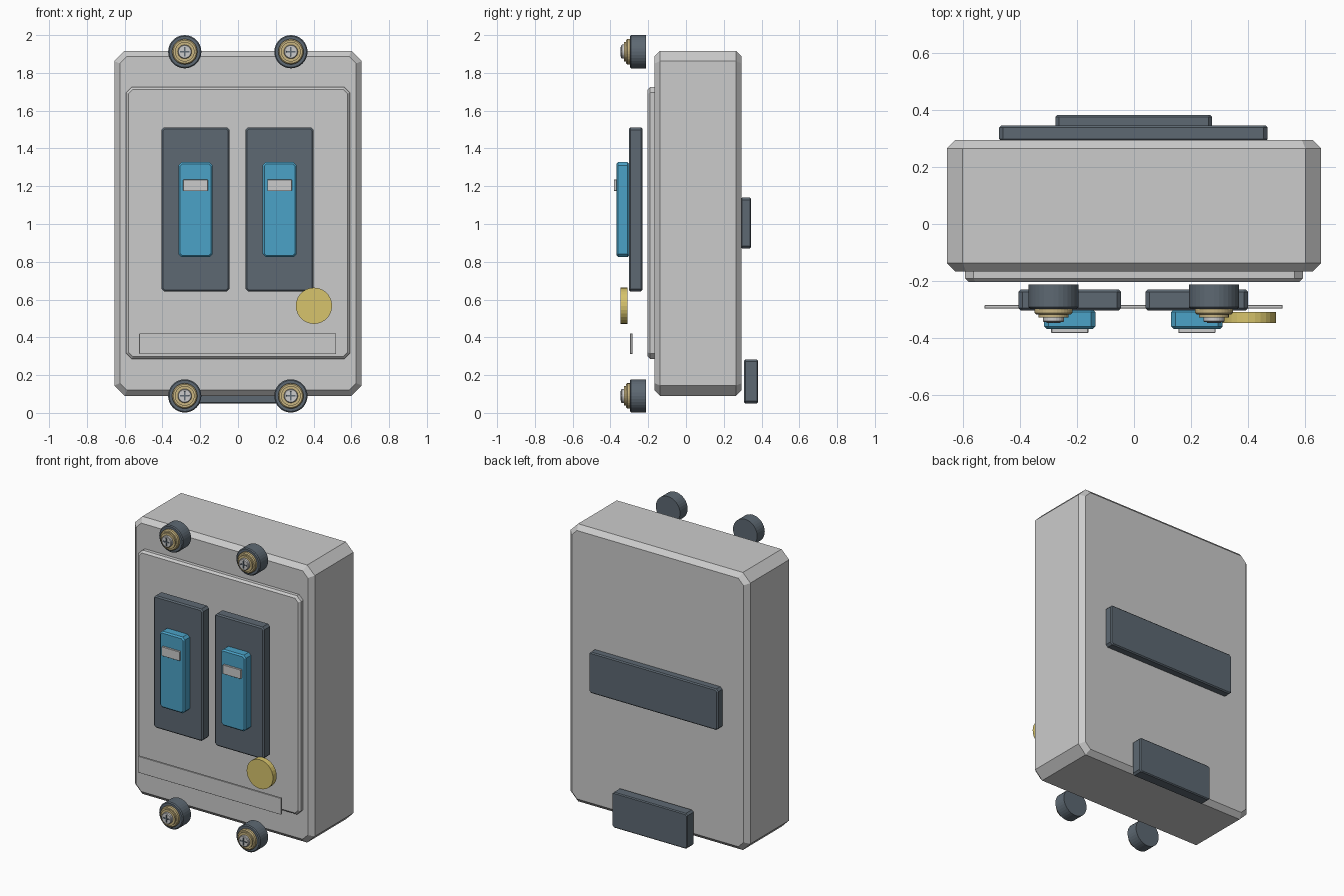
import bpy, bmesh, math

if "Cube" in bpy.data.objects:
    bpy.data.objects.remove(bpy.data.objects["Cube"])


def material(name, r, g, b):
    m = bpy.data.materials.new(name)
    m.diffuse_color = (r, g, b, 1)
    m.use_nodes = True
    m.node_tree.nodes["Principled BSDF"].inputs["Base Color"].default_value = m.diffuse_color
    return m


DARK = material("dark_slate", 0.11, 0.14, 0.17)
LIGHT = material("light_grey", 0.56, 0.57, 0.59)
BLUE = material("blue", 0.07, 0.36, 0.57)
YELLOW = material("yellow", 0.68, 0.55, 0.15)
BRASS = material("brass", 0.58, 0.46, 0.22)
SILVER = material("silver", 0.6, 0.6, 0.6)


def loft(name, rings, mat=None):
    """Skin a stack of closed rings running front to back, capped at both ends."""
    bm = bmesh.new()
    loops = [[bm.verts.new(p) for p in ring] for ring in rings]
    n = len(loops[0])
    for a, b in zip(loops, loops[1:]):
        for i in range(n):
            j = (i + 1) % n
            bm.faces.new((a[i], a[j], b[j], b[i]))
    bm.faces.new(loops[0])
    bm.faces.new(loops[-1])
    bmesh.ops.recalc_face_normals(bm, faces=bm.faces)
    me = bpy.data.meshes.new(name)
    bm.to_mesh(me)
    bm.free()
    ob = bpy.data.objects.new(name, me)
    bpy.context.collection.objects.link(ob)
    if mat:
        me.materials.append(mat)
    return ob


def octagon(x0, x1, z0, z1, y, cut, inset):
    c = cut - inset * (2 - math.sqrt(2))
    x0, x1, z0, z1 = x0 + inset, x1 - inset, z0 + inset, z1 - inset
    return [(x0 + c, y, z0), (x1 - c, y, z0), (x1, y, z0 + c), (x1, y, z1 - c),
            (x1 - c, y, z1), (x0 + c, y, z1), (x0, y, z1 - c), (x0, y, z0 + c)]


def plate(name, x, y, z, cut, edge, mat=None):
    """Box with chamfered corners (cut) and chamfered front and back rims (edge)."""
    steps = [(y[0], edge), (y[0] + edge, 0), (y[1] - edge, 0), (y[1], edge)]
    return loft(name, [octagon(*x, *z, yy, cut, i) for yy, i in steps], mat)


def disc(name, cx, cz, r, y0, y1, edge=0.0, mat=None, sides=32):
    """Cylinder along y with an optional chamfer on the front rim."""
    steps = [(y0, r - edge), (y0 + edge, r), (y1, r)] if edge else [(y0, r), (y1, r)]
    ang = [2 * math.pi * i / sides for i in range(sides)]
    ob = loft(name, [[(cx + q * math.cos(a), yy, cz + q * math.sin(a)) for a in ang]
                     for yy, q in steps], mat)
    return ob


# housing and raised front panel
plate("housing", (-0.655, 0.655), (-0.167, 0.295), (0.09, 1.917), 0.055, 0.03)
plate("front_panel", (-0.592, 0.592), (-0.203, -0.15), (0.285, 1.725), 0.03, 0.013, LIGHT)

# two switches: backing plate, rocker, indicator
for side, cx in (("left", -0.225), ("right", 0.22)):
    plate("switch_plate_" + side, (cx - 0.18, cx + 0.18), (-0.303, -0.23),
          (0.643, 1.512), 0.014, 0.008, DARK)
    plate("rocker_" + side, (cx - 0.09, cx + 0.09), (-0.368, -0.3),
          (0.825, 1.327), 0.016, 0.009, BLUE)
    plate("indicator_" + side, (cx - 0.065, cx + 0.065), (-0.381, -0.36),
          (1.175, 1.235), 0.002, 0.001, SILVER)

# test button and blank label strip
disc("test_button", 0.402, 0.567, 0.096, -0.347, -0.309, 0, YELLOW, 28)
plate("label_strip", (-0.523, 0.52), (-0.296, -0.284), (0.312, 0.42), 0.002, 0.001)

# four terminal screws: collar, washer, head, cross slot
for row, cz in (("bottom", 0.09), ("top", 1.912)):
    for side, cx in (("left", -0.282), ("right", 0.28)):
        tag = "_" + row + "_" + side
        disc("terminal_collar" + tag, cx, cz, 0.088, -0.297, -0.212, 0.006, DARK)
        disc("terminal_washer" + tag, cx, cz, 0.067, -0.317, -0.29, 0.006, BRASS)
        disc("washer_step" + tag, cx, cz, 0.052, -0.327, -0.31, 0, BRASS)
        disc("screw_head" + tag, cx, cz, 0.037, -0.344, -0.32, 0.004, SILVER, 24)
        plate("slot_across" + tag, (cx - 0.025, cx + 0.025), (-0.346, -0.34),
              (cz - 0.004, cz + 0.004), 0.001, 0.0005, DARK)
        plate("slot_upright" + tag, (cx - 0.004, cx + 0.004), (-0.3465, -0.34),
              (cz - 0.025, cz + 0.025), 0.001, 0.0005, DARK)

# mounting rail and release clip on the back
plate("mounting_rail", (-0.472, 0.468), (0.29, 0.345), (0.87, 1.14), 0.014, 0.007, DARK)
plate("release_clip", (-0.275, 0.273), (0.308, 0.381), (0.05, 0.283), 0.012, 0.006, DARK)
